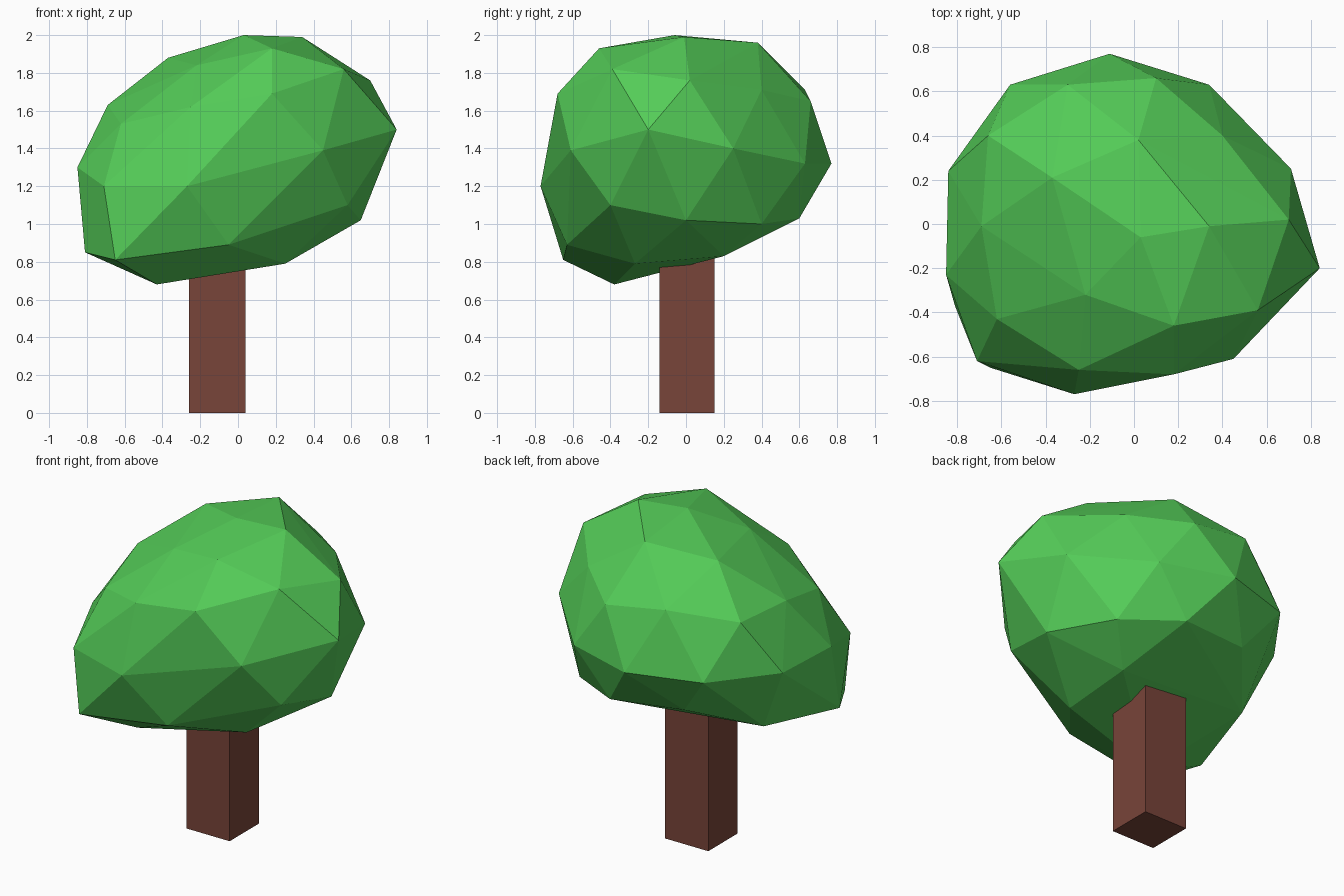
import bpy
import bmesh
from mathutils import Vector

# Remove the default cube only
default_cube = bpy.data.objects.get("Cube")
if default_cube:
    bpy.data.objects.remove(default_cube, do_unlink=True)


def make_material(name, colour):
    material = bpy.data.materials.new(name)
    material.use_nodes = True
    rgba = (*colour, 1)
    material.diffuse_color = rgba
    shader = material.node_tree.nodes["Principled BSDF"]
    shader.inputs["Base Color"].default_value = rgba
    shader.inputs["Roughness"].default_value = 0.9
    return material


def add_object(name, mesh_builder, material):
    """Turn a finished bmesh into a flat-shaded, single-colour object."""
    bmesh.ops.recalc_face_normals(mesh_builder, faces=mesh_builder.faces[:])
    mesh = bpy.data.meshes.new(name)
    mesh_builder.to_mesh(mesh)
    mesh_builder.free()
    mesh.materials.append(material)
    part = bpy.data.objects.new(name, mesh)
    bpy.context.scene.collection.objects.link(part)
    return part


def build_block(name, low, high, material):
    """Axis-aligned block between two opposite corners."""
    low, high = Vector(low), Vector(high)
    builder = bmesh.new()
    bmesh.ops.create_cube(builder, size=1)
    bmesh.ops.scale(builder, vec=high - low, verts=builder.verts)
    bmesh.ops.translate(builder, vec=(low + high) / 2, verts=builder.verts)
    return add_object(name, builder, material)


def build_faceted_hull(name, tiers, material):
    """Irregular faceted lump stretched over stacked rings of corners."""
    builder = bmesh.new()
    for tier in tiers:
        for corner in tier:
            builder.verts.new(corner)
    result = bmesh.ops.convex_hull(builder, input=builder.verts[:])
    inner = set(result["geom_interior"]) | set(result["geom_unused"])
    loose = [item for item in inner if isinstance(item, bmesh.types.BMVert)]
    bmesh.ops.delete(builder, geom=loose, context="VERTS")
    return add_object(name, builder, material)


leaf_green = make_material("leaf green", (0.09, 0.61, 0.098))
bark_brown = make_material("bark brown", (0.188, 0.058, 0.041))

# Square trunk, running up into the leaves
build_block("trunk", (-.26, -.14, 0), (.04, .15, 1), bark_brown)

# Lopsided crown: corner rings from the tilted top down to the underside
cap = [(.03, -.06, 2), (.34, -.01, 1.99), (.02, .38, 1.96),
       (-.37, .21, 1.88), (-.22, -.32, 1.84), (.18, -.46, 1.93)]
shoulder = [(.7, .02, 1.76), (.4, .4, 1.71), (.1, .66, 1.65),
            (-.3, .63, 1.71), (-.66, .4, 1.64), (-.69, -.01, 1.63),
            (-.62, -.43, 1.53), (-.25, -.66, 1.62), (.18, -.68, 1.69),
            (.56, -.39, 1.82)]
belly = [(.84, -.2, 1.5), (.71, .25, 1.4), (.34, .63, 1.32),
         (-.11, .77, 1.32), (-.56, .63, 1.32), (-.84, .24, 1.31),
         (-.85, -.23, 1.3), (-.71, -.62, 1.2), (-.27, -.77, 1.2),
         (.45, -.61, 1.39)]
skirt = [(.65, 0, 1.02), (.46, .4, 1), (.11, .6, 1.03),
         (-.36, .53, 1.06), (-.66, .17, .9), (-.81, -.37, .85),
         (-.65, -.65, .81), (-.05, -.63, .89), (.58, -.4, 1.1)]
underside = [(.25, .2, .83), (.25, -.27, .79), (-.43, -.38, .68)]
build_faceted_hull("crown", [cap, shoulder, belly, skirt, underside], leaf_green)
